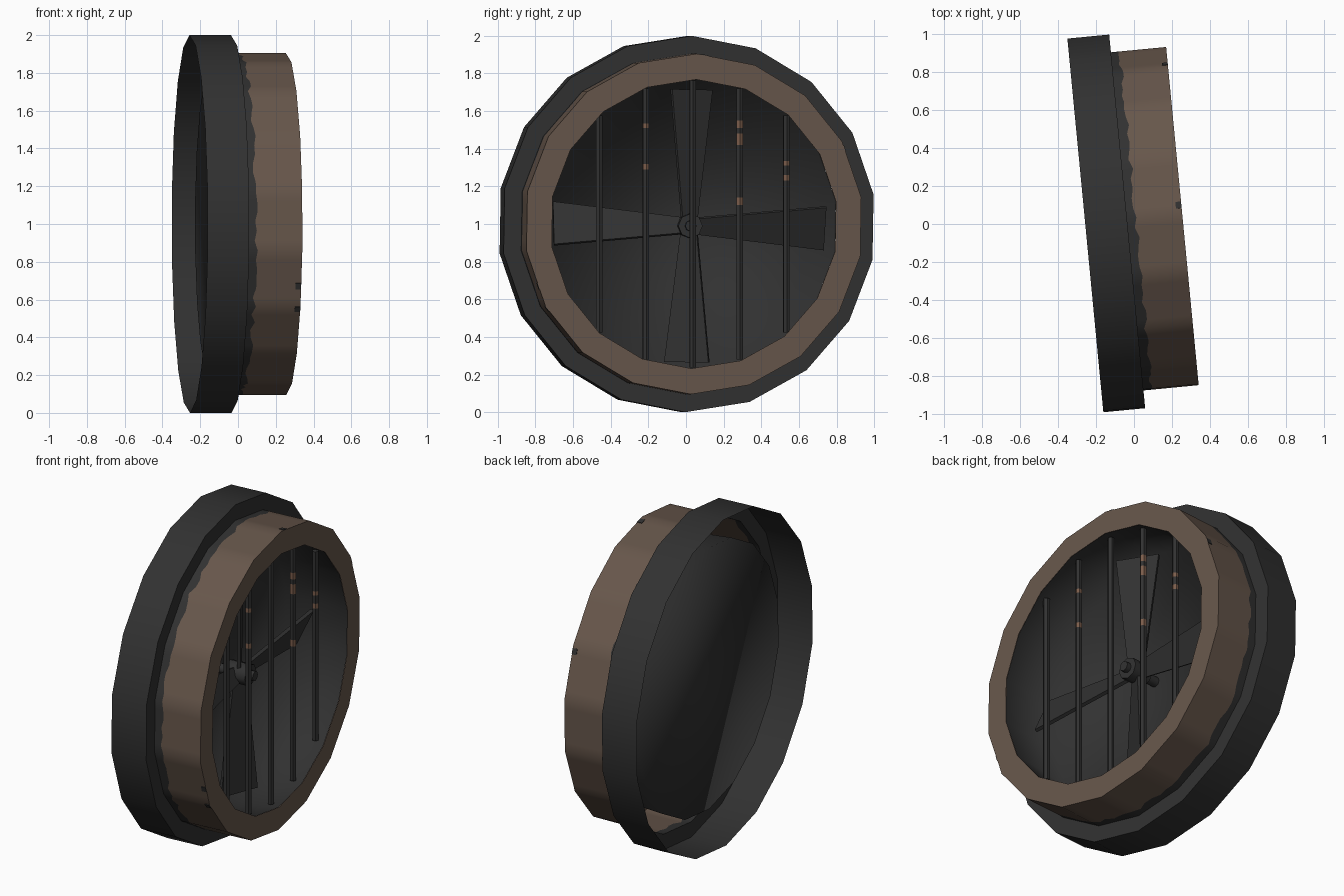
import bpy, bmesh, math, random
from mathutils import Matrix, Vector

if "Cube" in bpy.data.objects:
    bpy.data.objects.remove(bpy.data.objects["Cube"])

random.seed(4)
N = 18                                   # sides of every ring
TILT = math.radians(5.5)
PHASE = math.radians(1.0)
FRAME = Matrix.Translation((-0.002, 0.017, 1.0)) @ Matrix.Rotation(TILT, 4, 'Z')


def material(name, rgb):
    m = bpy.data.materials.new(name)
    m.diffuse_color = (*rgb, 1)
    m.use_nodes = True
    m.node_tree.nodes["Principled BSDF"].inputs["Base Color"].default_value = m.diffuse_color
    return m


DARK = material("dark_metal", (0.031, 0.031, 0.031))
BROWN = material("brown_paint", (0.135, 0.094, 0.070))
RUST = material("worn_copper", (0.20, 0.11, 0.07))


def point(u, r, a):
    """Local point: u along the axis, r and clock angle a around it."""
    return Vector((u, r * math.sin(a + PHASE), r * math.cos(a + PHASE)))


def finish(name, bm, mats, smooth=30):
    me = bpy.data.meshes.new(name)
    bm.to_mesh(me)
    bm.free()
    for m in mats:
        me.materials.append(m)
    if smooth:
        me.polygons.foreach_set("use_smooth", [True] * len(me.polygons))
        me.set_sharp_from_angle(angle=math.radians(smooth))
    ob = bpy.data.objects.new(name, me)
    ob.matrix_world = FRAME
    bpy.context.collection.objects.link(ob)
    return ob


def bridge(bm, rings, mats=None):
    """Join successive closed loops of vertices with quads."""
    for k in range(len(rings) - 1):
        a, b = rings[k], rings[k + 1]
        n = len(a)
        for i in range(n):
            f = bm.faces.new((a[i], a[(i + 1) % n], b[(i + 1) % n], b[i]))
            f.material_index = mats[k] if mats else 0


def loop(bm, u, r):
    return [bm.verts.new(point(u, r, 2 * math.pi * i / N)) for i in range(N)]


# dark outer ring: thin wall with a ledge down to the tube
bm = bmesh.new()
bridge(bm, [loop(bm, -0.255, 1.0), loop(bm, -0.034, 1.0), loop(bm, -0.034, 0.905)])
finish("outer_ring", bm, [DARK])

# brown tube with a ragged paint line near the ring
SUB = 6


def fine_loop(bm, u, r, jitter=0.0):
    out = []
    for i in range(N):
        p = point(u, r, 2 * math.pi * i / N)
        q = point(u, r, 2 * math.pi * (i + 1) / N)
        for s in range(SUB):
            v = p.lerp(q, s / SUB)
            v.x += random.uniform(-jitter, jitter)
            out.append(bm.verts.new(v))
    return out


bm = bmesh.new()
bridge(bm, [fine_loop(bm, -0.034, 0.905), fine_loop(bm, 0.012, 0.905, 0.012),
            fine_loop(bm, 0.258, 0.905)], [0, 1])
finish("tube", bm, [DARK, BROWN])

# flat brown front rim
bm = bmesh.new()
bridge(bm, [loop(bm, 0.258, 0.905), loop(bm, 0.258, 0.768)])
finish("front_rim", bm, [BROWN], 0)

# dark inner bucket behind the grille, smooth into its back plate
bm = bmesh.new()
back = loop(bm, -0.15, 0.80)
bridge(bm, [loop(bm, 0.257, 0.768), back])
bm.faces.new(back)
bmesh.ops.recalc_face_normals(bm, faces=bm.faces)
finish("inner_housing", bm, [DARK], 180)

# grille bars, with worn bands at given heights
wear = {1: [(0.29, 0.32), (0.51, 0.535)],
        3: [(0.10, 0.14), (0.42, 0.48), (0.51, 0.55)],
        4: [(0.23, 0.26), (0.31, 0.335)]}
for k in range(5):
    v = -0.5 + 0.25 * k
    half = math.sqrt(0.765 ** 2 - v * v) - 0.002
    levels = sorted([-half, half] + [z for band in wear.get(k, []) for z in band])
    bm = bmesh.new()
    rings = [[bm.verts.new((0.20 + 0.019 * math.cos(i * math.pi / 3),
                            v + 0.019 * math.sin(i * math.pi / 3), z))
              for i in range(6)] for z in levels]
    bridge(bm, rings)
    bm.faces.new(rings[0])
    bm.faces.new(rings[-1])
    for f in bm.faces:
        c = f.calc_center_median()
        # wear shows only on the front half of the bar
        if c.x > 0.20 and any(a < c.z < b for a, b in wear.get(k, [])):
            f.material_index = 1
    bmesh.ops.recalc_face_normals(bm, faces=bm.faces)
    finish("grille_bar_%d" % (k + 1), bm, [DARK, RUST], 0)

# fan hub and axle
for name, r, u0, u1 in (("fan_hub", 0.065, -0.06, 0.07), ("fan_axle", 0.03, -0.15, 0.10)):
    bm = bmesh.new()
    bmesh.ops.create_cone(bm, cap_ends=True, segments=8, radius1=r, radius2=r, depth=u1 - u0,
                          matrix=Matrix.Translation(((u0 + u1) / 2, 0, -0.01))
                          @ Matrix.Rotation(math.pi / 2, 4, 'Y'))
    finish(name, bm, [DARK], 50)

# four pitched, tapering fan blades
for k in range(4):
    bm = bmesh.new()
    bmesh.ops.create_cube(bm, size=1)
    pitch = Matrix.Rotation(math.radians(25), 3, 'Z')
    spin = Matrix.Rotation(-math.radians(1) + k * math.pi / 2, 3, 'X')
    for w in bm.verts:
        tip = w.co.z > 0
        p = Vector((w.co.x * 0.02, w.co.y * (0.25 if tip else 0.09), 0.725 if tip else 0.03))
        w.co = spin @ (pitch @ p) + Vector((0, 0, -0.01))
    finish("fan_blade_%d" % (k + 1), bm, [DARK], 0)

# small chips in the paint at the tube's front edge
for k, (v, z) in enumerate([(-0.83, -0.33), (-0.78, -0.45), (0.80, 0.40), (0.06, 0.90)]):
    step = 2 * math.pi / N
    a = math.atan2(v, z) - PHASE
    mid = (math.floor(a / step) + 0.5) * step
    r = 0.905 * math.cos(step / 2) / math.cos(a - mid) + 0.001
    side = point(0, 1, mid + math.pi / 2)
    bm = bmesh.new()
    bmesh.ops.create_cube(bm, size=1)
    normal = point(0, 1, mid)
    for w in bm.verts:
        w.co = (point(0.243 + w.co.x * 0.03, r, a) + side * (w.co.y * 0.035)
                + normal * (w.co.z * 0.004))
    finish("paint_chip_%d" % (k + 1), bm, [DARK], 0)
